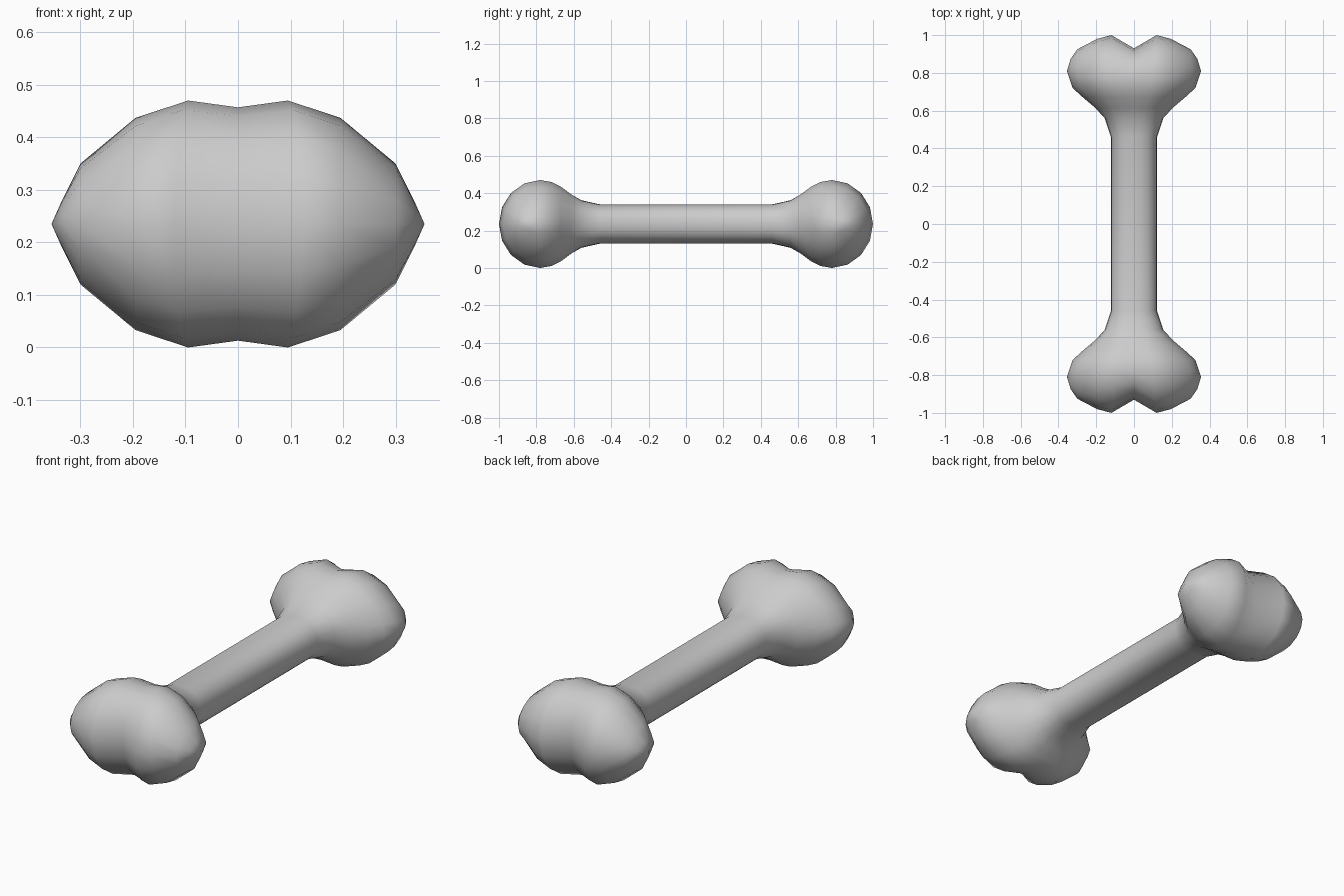
import bpy, bmesh
from math import sin, cos, pi, atan2

if "Cube" in bpy.data.objects:
    bpy.data.objects.remove(bpy.data.objects["Cube"])

ZC = 0.235          # height of the bone axis
NECK_Y = 0.78       # widest station of the knuckle
# knuckle columns: (x, half height, how far the end bulges in y)
half = [(0.0, 0.222, 0.93), (0.095, 0.235, 1.0), (0.195, 0.202, 0.98),
        (0.30, 0.115, 0.925), (0.335, 0.045, 0.875)]
cols = [(-x, h, y) for x, h, y in reversed(half[1:])] + half
TIP = 0.355

# cross-section of the knuckle, as a closed loop
head = [(-TIP, 0)] + [(x, h) for x, h, _ in cols] + [(TIP, 0)] \
     + [(x, -h) for x, h, _ in reversed(cols)]
N = len(head)


def shaft_point(i):
    # rounded, slightly squarish shaft section with the same point count
    a = pi - 2 * pi * i / N
    c, s = cos(a), sin(a)
    k = (abs(c) ** 2.4 + abs(s) ** 2.4) ** (-1 / 2.4)
    return c * k, s * k


bm = bmesh.new()
# stations from mid shaft to knuckle: y, half width, half height, knuckle blend
stations = [(0.0, 0.122, 0.105, 0), (0.46, 0.122, 0.105, 0),
            (0.56, 0.155, 0.128, 0.1), (0.615, 0.205, 0.162, 0.35),
            (0.67, 0.27, 0.202, 0.7), (0.72, 0.325, 0.225, 0.9),
            (NECK_Y, TIP, 0.235, 1)]
rings = []
for y, w, h, t in stations:
    ring = []
    for i, (hx, hz) in enumerate(head):
        sx, sz = shaft_point(i)
        x = w * (sx * (1 - t) + hx / TIP * t)
        z = h * (sz * (1 - t) + hz / 0.235 * t)
        tip = 0.03 if t == 1 and hz == 0 else 0
        ring.append(bm.verts.new((x, y + tip, ZC + z)))
    rings.append(ring)
for a, b in zip(rings, rings[1:]):
    for i in range(N):
        j = (i + 1) % N
        bm.faces.new((a[i], a[j], b[j], b[i]))

# two-lobed end: one arc per column, from the top of the ring to the bottom
last, STEPS = rings[-1], 8
arcs = []
for k, (x, h, y_end) in enumerate(cols):
    arc = [last[1 + k]]
    for s in range(1, STEPS):
        a = pi / 2 - pi * s / STEPS
        shift = 0.025 * cos(a) * (1 if x > 0 else -1) if abs(x) == 0.095 else 0
        arc.append(bm.verts.new((x + shift, NECK_Y + (y_end - NECK_Y) * cos(a),
                                 ZC + h * sin(a))))
    arc.append(last[N - 1 - k])
    arcs.append(arc)
for a, b in zip(arcs, arcs[1:]):
    for s in range(STEPS):
        bm.faces.new((a[s], b[s], b[s + 1], a[s + 1]))
for tip, arc in ((last[0], arcs[0]), (last[len(cols) + 1], arcs[-1])):
    for s in range(STEPS):
        bm.faces.new((tip, arc[s], arc[s + 1]))

# mirror to the other end
geom = bm.verts[:] + bm.edges[:] + bm.faces[:]
copy = bmesh.ops.duplicate(bm, geom=geom)["geom"]
for v in copy:
    if isinstance(v, bmesh.types.BMVert):
        v.co.y = -v.co.y
bmesh.ops.remove_doubles(bm, verts=bm.verts[:], dist=0.0005)
bmesh.ops.recalc_face_normals(bm, faces=bm.faces[:])

mesh = bpy.data.meshes.new("bone")
bm.to_mesh(mesh)
bm.free()
bone = bpy.data.objects.new("bone", mesh)
bpy.context.collection.objects.link(bone)
for p in mesh.polygons:
    p.use_smooth = True
